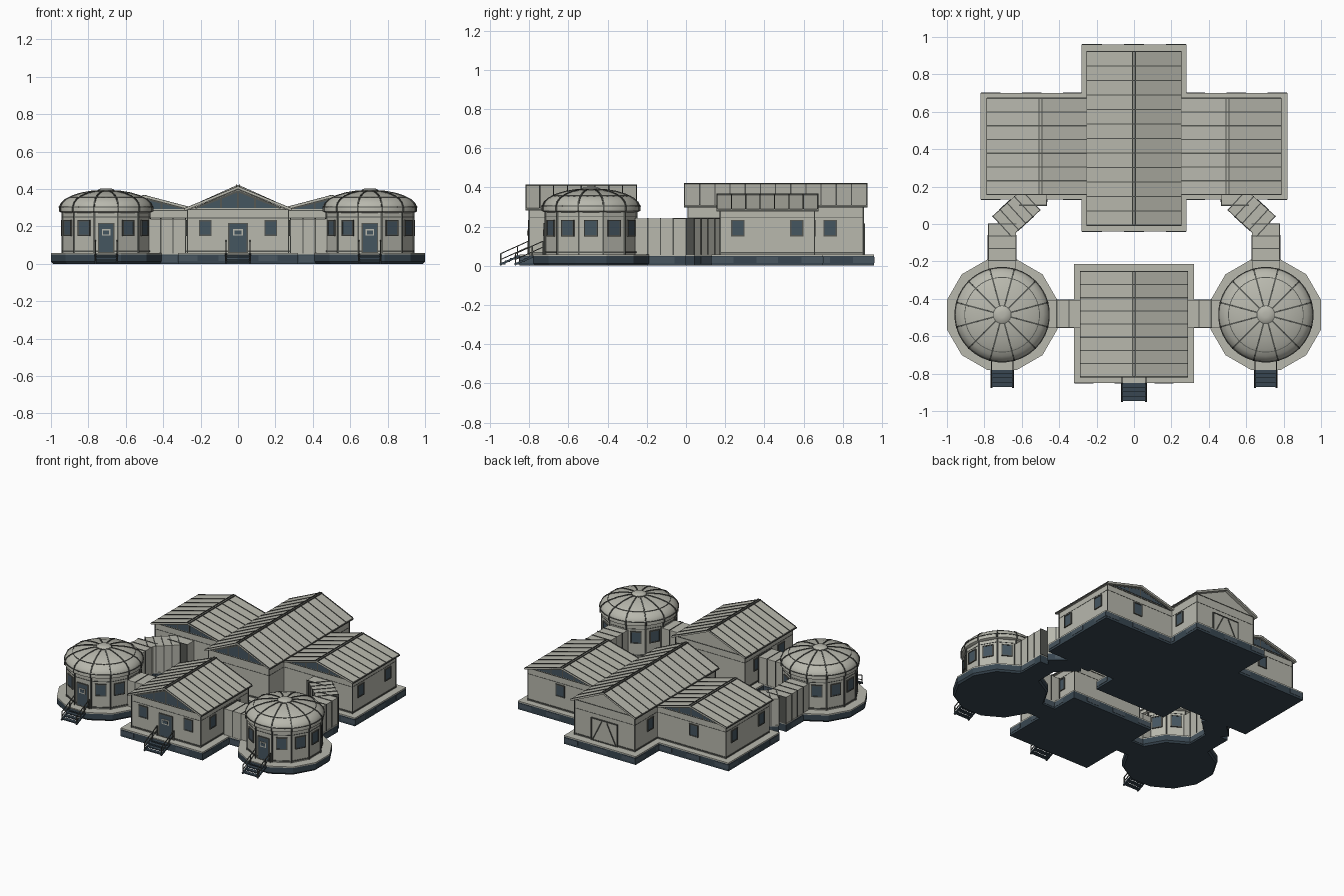
import bpy, bmesh, math
from mathutils import Matrix, Vector

if "Cube" in bpy.data.objects:
    bpy.data.objects.remove(bpy.data.objects["Cube"])


def material(name, r, g, b):
    m = bpy.data.materials.new(name)
    m.use_nodes = True
    m.diffuse_color = (r, g, b, 1)
    m.node_tree.nodes["Principled BSDF"].inputs["Base Color"].default_value = (r, g, b, 1)
    return m


LIGHT = material("light grey panel", .48, .48, .42)
SEAM = material("dark grey seam", .09, .095, .085)
BASE = material("dark slate", .04, .062, .082)
BLOCK = material("slate block", .065, .092, .115)
GLASS = material("blue grey glass", .06, .092, .118)


class Part:
    """Collects simple solids into one named object."""

    def __init__(self, name, mat):
        self.name, self.mat, self.bm = name, mat, bmesh.new()

    def solid(self, matrix):
        bmesh.ops.create_cube(self.bm, size=1, matrix=matrix)

    def box(self, c, s, rot=0, off=(0, 0, 0)):
        m = Matrix.Translation(c) @ Matrix.Rotation(rot, 4, 'Z') @ Matrix.Translation(off)
        self.solid(m @ Matrix.Diagonal((*s, 1)))

    def beam(self, p, q, w=.006):
        p, q = Vector(p), Vector(q)
        d = q - p
        m = Matrix.Translation((p + q) / 2) @ d.to_track_quat('Z', 'Y').to_matrix().to_4x4()
        self.solid(m @ Matrix.Diagonal((w, w, d.length, 1)))

    def prism(self, profile, y0, y1):
        rows = [[self.bm.verts.new((x, y, z)) for x, z in profile] for y in (y0, y1)]
        n = len(profile)
        for i in range(n):
            j = (i + 1) % n
            self.bm.faces.new((rows[0][i], rows[0][j], rows[1][j], rows[1][i]))
        for r in rows:
            self.bm.faces.new(r)

    def lathe(self, cx, cy, profile, n, start=0):
        rows = []
        for r, z in profile:
            ring = [start + 2 * math.pi * i / n for i in range(n)]
            rows.append([self.bm.verts.new((cx + r * math.cos(a), cy + r * math.sin(a), z)) for a in ring])
        for a, b in zip(rows, rows[1:]):
            for i in range(n):
                j = (i + 1) % n
                self.bm.faces.new((a[i], a[j], b[j], b[i]))
        self.bm.faces.new(rows[0])
        self.bm.faces.new(rows[-1])

    def done(self, smooth=False):
        bmesh.ops.recalc_face_normals(self.bm, faces=self.bm.faces)
        me = bpy.data.meshes.new(self.name)
        self.bm.to_mesh(me)
        self.bm.free()
        me.materials.append(self.mat)
        ob = bpy.data.objects.new(self.name, me)
        bpy.context.collection.objects.link(ob)
        if smooth:
            bpy.ops.object.select_all(action='DESELECT')
            ob.select_set(True)
            bpy.context.view_layer.objects.active = ob
            bpy.ops.object.shade_smooth_by_angle(angle=math.radians(30))


FLOOR = .058
glass, frames = Part("window_glass", GLASS), Part("window_frames", SEAM)
doors, door_plates = Part("doors", GLASS), Part("door_plates", LIGHT)
base, blocks, deck = Part("foundation", BASE), Part("foundation_blocks", BLOCK), Part("deck", LIGHT)
steps, rails = Part("steps", BASE), Part("handrails", SEAM)


def frame(x, y, z, rot, w, h, t=.007):
    for s in (-1, 1):
        frames.box((x, y, z), (t, .014, h + t), rot, (s * w / 2, 0, 0))
        frames.box((x, y, z), (w + t, .014, t), rot, (0, 0, s * h / 2))


def window(x, y, rot, w=.062, h=.078):
    glass.box((x, y, .192), (w, .009, h), rot)
    frame(x, y, .192, rot, w, h)


def door(x, y, w=.09):
    doors.box((x, y, .138), (w, .012, .155))
    frame(x, y, .138, 0, w, .155)
    door_plates.box((x, y - .005, .168), (w * .55, .009, .035))
    glass.box((x, y - .007, .168), (w * .4, .009, .02))


def stairs(x, y, w):
    for i in range(4):
        steps.box((x, y - .012 - i * .024, .047 - i * .012), (w, .026, .008))
    for s in (-1, 1):
        sx = x + s * w / 2
        steps.beam((sx, y, .05), (sx, y - .1, .006), .01)
        for dy, z0, z1 in ((.045, .05, .125), (-.01, .04, .1), (-.095, 0, .062)):
            rails.beam((sx, y + dy, z0), (sx, y + dy, z1))
        for dz in (0, -.03):
            rails.beam((sx, y + .045, .125 + dz), (sx, y - .095, .062 + dz), .005)


def foundation(x0, x1, y0, y1):
    cx, cy, w, d = (x0 + x1) / 2, (y0 + y1) / 2, x1 - x0, y1 - y0
    base.box((cx, cy, .025), (w, d, .05))
    deck.box((cx, cy, .054), (w, d, .008))
    # alternating blocks around the edge
    for length, half, rot in ((w, d / 2, 0), (d, w / 2, math.pi / 2)):
        n = round(length / .11)
        for i in range(0, n, 2):
            for s in (-1, 1):
                blocks.box((cx, cy, .03), (length / n * .95, .004, .03), rot,
                           ((i + .5) * length / n - length / 2, s * half, 0))


def building(name, cx, y0, y1, half, eave, ridge, glazed_back):
    wh, gap = half - .015, .02
    slope = (ridge - eave) / half
    walls = Part(name + "_walls", LIGHT)
    top = eave - .008
    walls.prism([(cx - wh, FLOOR), (cx + wh, FLOOR), (cx + wh, top), (cx, top + wh * slope), (cx - wh, top)],
                y0 + gap, y1 - gap)
    walls.done()
    roof = Part(name + "_roof", LIGHT)
    roof.prism([(cx - half, eave), (cx, ridge), (cx + half, eave), (cx + half, eave - .012),
                (cx, ridge - .012), (cx - half, eave - .012)], y0, y1)
    roof.done()
    # roof seams, ridge cap and edge trim
    seams = Part(name + "_seams", SEAM)
    n = round((y1 - y0) / .075)
    for s in (-1, 1):
        for i in range(n + 1):
            y = y0 + .003 + (y1 - y0 - .006) * i / n
            seams.beam((cx + s * half, y, eave), (cx, y, ridge), .006)
        seams.beam((cx + s * half, y0, eave - .006), (cx + s * half, y1, eave - .006), .008)
        seams.beam((cx + s * .008, y0, ridge), (cx + s * .008, y1, ridge), .006)
        # wall lines
        for y in (y0 + gap, y1 - gap):
            seams.beam((cx + s * wh, y, FLOOR), (cx + s * wh, y, top), .006)
        seams.beam((cx + s * wh, y0 + gap, .245), (cx + s * wh, y1 - gap, .245), .003)
        seams.beam((cx + s * wh, y0 + gap, .066), (cx + s * wh, y1 - gap, .066), .008)
    for y in (y0 + gap, y1 - gap):
        seams.beam((cx - wh, y, eave - .004), (cx + wh, y, eave - .004), .005)
        seams.beam((cx - wh, y, .245), (cx + wh, y, .245), .003)
        seams.beam((cx - wh, y, .066), (cx + wh, y, .066), .008)
    # triangular gable glazing with mullions
    for y in [y0 + gap] + ([y1 - gap] if glazed_back else []):
        g, zb = half * .8, eave + .003
        zt = zb + g * slope - .004
        glass.prism([(cx - g, zb), (cx + g, zb), (cx, zt)], y - .004, y + .004)
        for s in (-1, 0, 1):
            x = cx + s * g * .4
            seams.beam((x, y, zb), (x, y, zt - abs(s) * .4 * (zt - zb)), .009)
            if s:
                seams.beam((cx + s * g, y, zb), (cx, y, zt), .01)
    seams.done()


# gabled buildings
building("front_house", 0, -.82, -.25, .285, .295, .412, False)
building("main_hall", 0, -.01, .925, .25, .308, .42, False)
for s, side in ((1, "left"), (-1, "right")):
    building(side + "_wing", s * .5, .155, .675, .285, .29, .365, True)
foundation(-.32, .32, -.85, -.215)
foundation(-.28, .28, -.04, .96)
foundation(-.82, .82, .13, .70)
door(0, -.80, .1)
stairs(0, -.85, .13)

# hangar door on the back of the hall
door_plates.box((0, .906, .137), (.2, .009, .15))
frame(0, .906, .137, 0, .2, .15)
for s in (-1, 1):
    frames.beam((s * .09, .911, .065), (s * .02, .911, .205), .007)

dome_profile = [(.235, .272), (.252, .28), (.252, .305), (.243, .325), (.222, .345),
                (.185, .363), (.135, .378), (.08, .387), (.03, .39)]
for s, side in ((1, "left"), (-1, "right")):
    # windows
    window(s * .175, -.80, 0)
    for y in (-.67, -.40):
        window(s * .27, y, math.pi / 2)
    for y in (.265, .565):
        window(s * .77, y, math.pi / 2)
    window(s * .235, .735, math.pi / 2)
    window(s * .52, .655, 0)

    # domed round house
    cx, cy, k = s * .705, -.485, 1 / math.cos(math.pi / 12)
    a0 = math.pi / 12
    base.lathe(cx, cy, [(.285 * k, 0), (.295 * k, .012), (.295 * k, .05)], 12, a0)
    deck.lathe(cx, cy, [(.295 * k, .05), (.295 * k, FLOOR)], 12, a0)
    house = Part(side + "_round_walls", LIGHT)
    house.lathe(cx, cy, [(.233 * k, FLOOR), (.233 * k, .28)], 12, a0)
    house.done()
    dome = Part(side + "_dome", LIGHT)
    dome.lathe(cx, cy, dome_profile, 36)
    dome.lathe(cx, cy, [(.046, .384), (.046, .394), (.035, .401), (.015, .404)], 24)
    dome.done(smooth=True)
    ribs = Part(side + "_dome_ribs", SEAM)
    ribs.lathe(cx, cy, [(.05, .38), (.05, .391)], 24)
    for i in range(12):
        a = a0 + i * math.pi / 6

        def at(r, z, ang=a):
            return (cx + r * math.cos(ang), cy + r * math.sin(ang), z)
        for p, q in zip(dome_profile[1:], dome_profile[2:]):
            ribs.beam(at(*p), at(*q), .008)
        ribs.beam(at(.233 * k, FLOOR), at(.233 * k, .275), .009)
        for r, z, w in ((.233 * k, .068, .008), (.233 * k, .25, .004)):
            ribs.beam(at(r, z), at(r, z, a + math.pi / 6), w)
        for j in range(3):
            b, c = a + j * math.pi / 18, a + (j + 1) * math.pi / 18
            ribs.beam(at(.253, .305, b), at(.253, .305, c), .005)
            ribs.beam(at(.2, .356, b), at(.2, .356, c), .004)
        # a window on every face clear of the door and corridors
        f = i * math.pi / 6
        inner = s * math.cos(f) < -.9
        if not inner and abs(math.sin(f)) < .95:
            window(cx + .234 * math.cos(f), cy + .234 * math.sin(f), f + math.pi / 2, .066)
    ribs.done()
    door(cx, cy - .234, .082)
    stairs(cx, -.775, .115)

    # covered corridors with ribbed joints
    hall = Part(side + "_corridors", LIGHT)
    hoops = Part(side + "_corridor_ribs", SEAM)
    for p, q in (((.28, -.48), (.48, -.48)), ((.705, -.26), (.705, 0)),
                 ((.705, -.012), (.552, .128)), ((.54, .10), (.54, .18))):
        p, q = Vector((s * p[0], p[1], 0)), Vector((s * q[0], q[1], 0))
        d, mid = q - p, (p + q) / 2
        rot = math.atan2(d.y, d.x)
        hall.box(mid + Vector((0, 0, .148)), (d.length, .146, .186), rot)
        base.box(mid + Vector((0, 0, .025)), (d.length, .15, .05), rot)
        deck.box(mid + Vector((0, 0, .053)), (d.length, .15, .008), rot)
        blocks.box(mid + Vector((0, 0, .028)), (d.length * .55, .154, .034), rot)
        n = max(1, round(d.length / .058))
        for i in range(n + 1):
            c = p + d * (i / n)
            hoops.box(c + Vector((0, 0, .15)), (.006, .152, .188), rot)
    hall.done()
    hoops.done()

for part in (glass, frames, doors, door_plates, base, blocks, deck, steps, rails):
    part.done()
